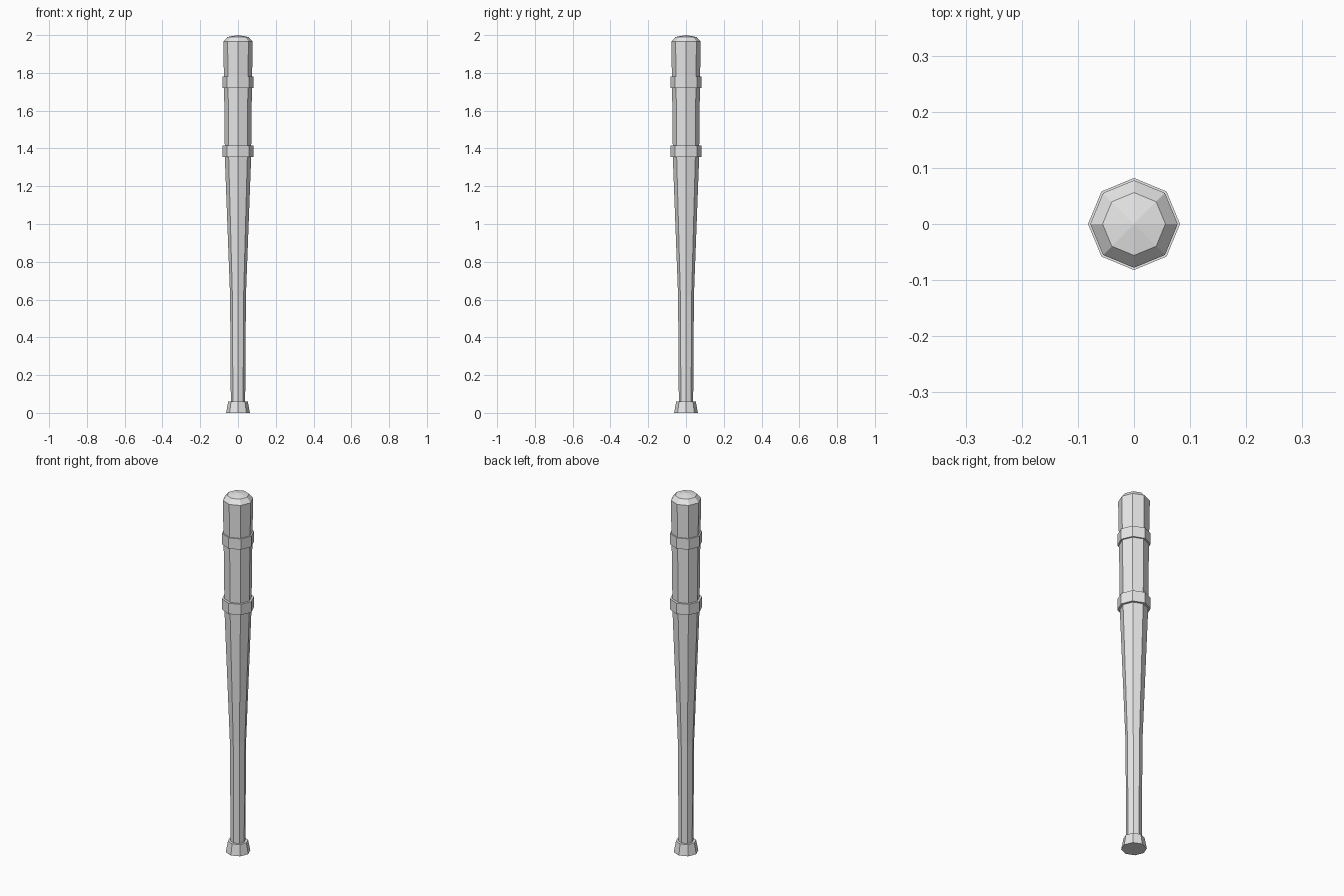
import bpy
import bmesh
from math import cos, sin, pi

SIDES = 8

# Remove the default cube
cube = bpy.data.objects.get("Cube")
if cube:
    bpy.data.objects.remove(cube, do_unlink=True)

# One plain grey for the whole model
grey = bpy.data.materials.new("light_grey")
grey.use_nodes = True
colour = (0.8, 0.8, 0.8, 1)
grey.diffuse_color = colour
grey.node_tree.nodes["Principled BSDF"].inputs["Base Color"].default_value = colour


def lathe(name, profile, closed=False):
    """Turn a (radius, height) profile into a flat-shaded octagonal part."""
    bm = bmesh.new()
    rings = []
    for r, z in profile:
        if r == 0:
            rings.append([bm.verts.new((0, 0, z))] * SIDES)
        else:
            angles = [2 * pi * i / SIDES for i in range(SIDES)]
            rings.append([bm.verts.new((r * cos(a), r * sin(a), z)) for a in angles])
    pairs = list(zip(rings, rings[1:]))
    if closed:
        pairs.append((rings[-1], rings[0]))
    for low, high in pairs:
        for i in range(SIDES):
            j = (i + 1) % SIDES
            corners = dict.fromkeys((low[i], low[j], high[j], high[i]))
            bm.faces.new(list(corners))
    # Cap an open base with a single polygon
    if not closed and profile[0][0] > 0:
        bm.faces.new(rings[0][::-1])
    bmesh.ops.recalc_face_normals(bm, faces=bm.faces)
    mesh = bpy.data.meshes.new(name)
    bm.to_mesh(mesh)
    bm.free()
    mesh.materials.append(grey)
    obj = bpy.data.objects.new(name, mesh)
    bpy.context.collection.objects.link(obj)
    return obj


# Flared knob, handle, tapering barrel and rounded tip
lathe("bat_body", [
    (0.063, 0), (0.052, 0.06), (0.038, 0.06), (0.042, 0.62),
    (0.07, 1.36), (0.07, 1.41), (0.074, 1.75),
    (0.078, 1.965), (0.056, 1.99), (0, 2),
])

# Raised bands around the barrel
for name, z in (("lower_band", 1.355), ("upper_band", 1.72)):
    lathe(name, [(0.066, z), (0.082, z), (0.082, z + 0.06), (0.066, z + 0.06)], closed=True)
